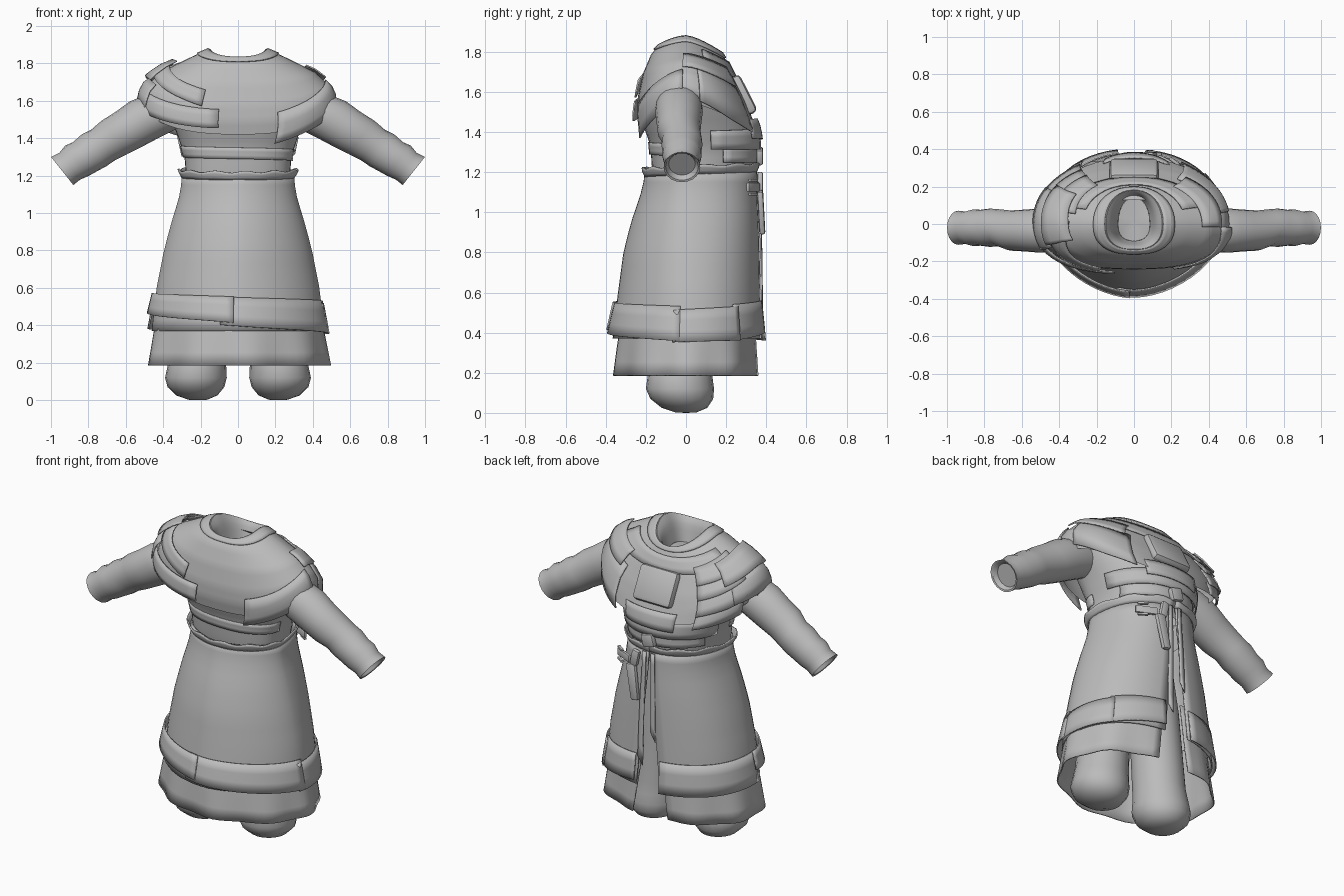
import bpy, bmesh, math
from mathutils import Vector, Euler

if "Cube" in bpy.data.objects:
    bpy.data.objects.remove(bpy.data.objects["Cube"])

cloth = bpy.data.materials.new("grey cloth")
cloth.diffuse_color = (0.5, 0.5, 0.5, 1)
cloth.use_nodes = True
cloth.node_tree.nodes["Principled BSDF"].inputs["Base Color"].default_value = cloth.diffuse_color


def finish(name, bm, thick=0.0, angle=40):
    bmesh.ops.remove_doubles(bm, verts=bm.verts, dist=1e-5)
    bmesh.ops.recalc_face_normals(bm, faces=bm.faces)
    me = bpy.data.meshes.new(name)
    bm.to_mesh(me)
    bm.free()
    ob = bpy.data.objects.new(name, me)
    bpy.context.collection.objects.link(ob)
    me.materials.append(cloth)
    if thick:
        mod = ob.modifiers.new("thickness", 'SOLIDIFY')
        mod.thickness = thick
        mod.offset = 0
    bpy.ops.object.select_all(action='DESELECT')
    bpy.context.view_layer.objects.active = ob
    ob.select_set(True)
    bpy.ops.object.shade_smooth_by_angle(angle=math.radians(angle))
    return ob


def grid(name, fn, nu, nv, thick=0.0):
    """Surface from fn(u, v), with u and v running 0..1."""
    bm = bmesh.new()
    vs = [[bm.verts.new(fn(i / nu, j / nv)) for i in range(nu + 1)] for j in range(nv + 1)]
    for j in range(nv):
        for i in range(nu):
            bm.faces.new((vs[j][i], vs[j][i + 1], vs[j + 1][i + 1], vs[j + 1][i]))
    return finish(name, bm, thick)


def lookup(rows, t):
    t = min(max(t, rows[0][0]), rows[-1][0])
    for a, b in zip(rows, rows[1:]):
        if t <= b[0]:
            k = (t - a[0]) / (b[0] - a[0])
            return [p + (q - p) * k for p, q in zip(a[1:], b[1:])]


def surface(rows, n_front, n_back):
    """Rows: t, half width, front depth, back depth, [side z, front z, back z]."""
    def at(deg, t):
        r = lookup(rows, t)
        rx, yf, yb = r[:3]
        zs, zf, zb = r[3:] if len(r) > 3 else (t, t, t)
        s, c = math.sin(math.radians(deg)), math.cos(math.radians(deg))
        p = 2 / (n_front if c > 0 else n_back)
        x = rx * math.copysign(abs(s) ** p, s)
        y = -(yf if c > 0 else yb) * math.copysign(abs(c) ** p, c)
        z = zs + ((zf if c > 0 else zb) - zs) * abs(c) ** 1.3
        return Vector((x, y, z))
    return at


def shell(name, surf, t0, t1, nu, nv, gap=None, thick=0.0, wave=None):
    """Wrap all the way round, leaving an optional slit at the back."""
    def fn(u, v):
        t = t0 + (t1 - t0) * v
        g = gap(t) if gap else 0
        a = -180 + g + (360 - 2 * g) * u
        p = surf(a, t)
        return p + wave(a, v) if wave else p
    return grid(name, fn, nu, nv, thick)


def patch(name, surf, a, b, off=0.012, flare=0.0, thick=0.008, nu=14, nv=3):
    """Strip lying on a surface; each end is (angle, top t, bottom t)."""
    def fn(u, v):
        ang = a[0] + (b[0] - a[0]) * u
        hi, lo = a[1] + (b[1] - a[1]) * u, a[2] + (b[2] - a[2]) * u
        t = hi + (lo - hi) * v
        p = surf(ang, t)
        n = (surf(ang + 2, t) - surf(ang - 2, t)).cross(surf(ang, t + .02) - surf(ang, t - .02))
        n = n.normalized() if n.length > 1e-9 else Vector((p.x, p.y, 0)).normalized()
        if n.dot(Vector((p.x, p.y, 0.1))) < 0:
            n = -n
        return p + n * (off + flare * v)
    return grid(name, fn, nu, nv, thick)


def box(name, loc, size, rot=(0, 0, 0), bevel=0.012, taper=1.0):
    bm = bmesh.new()
    bmesh.ops.create_cube(bm, size=1)
    for v in bm.verts:
        k = taper if v.co.z < 0 else 1
        v.co = Vector((v.co.x * size[0] * k, v.co.y * size[1], v.co.z * size[2]))
    bmesh.ops.bevel(bm, geom=bm.edges[:], offset=bevel, segments=2, affect='EDGES', profile=0.5)
    m = Euler([math.radians(r) for r in rot]).to_matrix()
    for v in bm.verts:
        v.co = m @ v.co + Vector(loc)
    return finish(name, bm)


# Torso
torso = surface([(1.16, .27, .16, .32), (1.22, .28, .17, .335), (1.30, .285, .175, .345),
                 (1.36, .305, .185, .35), (1.42, .325, .21, .345), (1.5, .36, .23, .32),
                 (1.6, .40, .235, .27), (1.7, .35, .20, .20), (1.76, .26, .15, .13)], 2.3, 2.2)
shell("torso", torso, 1.16, 1.76, 40, 16)

# Shoulder mantle, with the neck opening turned inward
mantle = surface([(-.25, .085, .09, .14, 1.72, 1.70, 1.70), (-.08, .12, .115, .165, 1.84, 1.81, 1.78),
                  (0, .15, .135, .18, 1.88, 1.835, 1.795), (.2, .27, .175, .205, 1.825, 1.785, 1.745),
                  (.45, .41, .215, .25, 1.755, 1.69, 1.655), (.7, .485, .24, .30, 1.685, 1.575, 1.55),
                  (.85, .51, .243, .33, 1.62, 1.49, 1.47), (1, .49, .23, .355, 1.55, 1.42, 1.40),
                  (1.15, .45, .22, .365, 1.50, 1.36, 1.35)], 2.5, 2.15)
shell("mantle", mantle, -.25, 1.0, 48, 25)
grid("neck_lining", lambda u, v: mantle(360 * u, -.25) * v + Vector((0, .025, 1.70)) * (1 - v), 24, 1)
patch("collar", mantle, (-180, .01, .11), (180, .01, .11), .002, .002, nu=40)
patch("shawl_edge", mantle, (110, .2, .42), (250, .2, .42), .008)

# Overlapping shoulder pieces
patch("front_leaf", mantle, (20, .78, 1.14), (88, .62, .92), .008, .012)
patch("front_strap_low", mantle, (-97, .74, .95), (-8, .74, .92), .016, .012)
patch("front_strap_high", mantle, (-92, .32, .52), (-18, .54, .72), .022)
patch("shoulder_pad", mantle, (-125, .36, .66), (-72, .30, .62), .032, .012)
patch("shoulder_pad_low", mantle, (-120, .6, .86), (-66, .62, .88), .018, .015)
for i in range(4):
    t = .28 + .17 * i
    patch("back_scale", mantle, (-102 - 3 * i, t, t + .23), (-148, t + .06, t + .29),
          .012, .018, nu=8)
patch("back_flap", mantle, (100, .45, .95), (150, .55, 1.08), .006, .01)
patch("back_flap_top", mantle, (88, .36, .60), (145, .34, .6), .012, .008)

# Back pouch and lumbar pieces
box("back_pouch", (0, .285, 1.585), (.26, .06, .21), (27, 0, 0), .025)
patch("lumbar_wrap", torso, (108, 1.41, 1.32), (252, 1.42, 1.31), .014, .01)
patch("lumbar_plate", torso, (150, 1.46, 1.37), (205, 1.46, 1.36), .022, .008)
patch("lumbar_fold", torso, (120, 1.33, 1.25), (240, 1.32, 1.25), .006, .008)
patch("belly_wrap", torso, (-88, 1.36, 1.30), (88, 1.34, 1.28), .002, .004)

# Sleeves: upper arm to a shallow hollow cuff
ARM = [(.28, 1.57, .10), (.40, 1.545, .12), (.50, 1.50, .125), (.58, 1.45, .118), (.66, 1.405, .113),
       (.72, 1.365, .104), (.77, 1.335, .108), (.82, 1.30, .101), (.86, 1.28, .103), (.90, 1.25, .091),
       (.94, 1.225, .096), (.938, 1.227, .086), (.915, 1.24, .07), (.915, 1.24, 0)]


def sleeve(side):
    def fn(u, v):
        x, z, r = ARM[round(v * (len(ARM) - 1))]
        a = 2 * math.pi * u
        h = r * math.cos(a)
        return Vector((side * (x + .62 * h), -.035 + .015 * (x > .7) + .95 * r * math.sin(a), z + .78 * h))
    return fn


# Legs with rounded feet
LEG = [(0, .215, 0), (0.002, .215, .05), (.025, .22, .11), (.07, .225, .152), (.12, .225, .165),
       (.18, .22, .157), (.25, .21, .15), (.5, .19, .145), (.75, .17, .14), (1.0, .14, .13)]


def leg(side):
    def fn(u, v):
        z, x, r = LEG[round(v * (len(LEG) - 1))]
        a = 2 * math.pi * u
        y = -.03 + .3 * max(0, .1 - z)
        return Vector((side * (x + r * math.cos(a)), y + 1.03 * r * math.sin(a), z))
    return fn


for s, label in ((-1, "right"), (1, "left")):
    grid(label + "_sleeve", sleeve(s), 20, len(ARM) - 1)
    grid(label + "_leg", leg(s), 20, len(LEG) - 1)

# Outer skirt, slit at the back
skirt = surface([(.30, .465, .365, .375), (.40, .455, .36, .375), (.6, .432, .335, .37),
                 (.8, .392, .308, .365), (.95, .352, .27, .36), (1.08, .312, .225, .352),
                 (1.15, .300, .208, .35), (1.21, .297, .20, .35)], 1.75, 2.2)
shell("skirt", skirt, .37, 1.21, 48, 14, lambda z: 1 + 9 * (1.21 - z), .008)

# Waistband rim with a ragged upper edge
band = surface([(1.19, .298, .203, .35), (1.215, .314, .215, .36), (1.24, .322, .218, .365)], 1.9, 2.2)
shell("waistband", band, 1.19, 1.232, 60, 3, None, .008,
      lambda a, v: Vector((0, 0, v * .006 * math.sin(a * .2) - .012 * math.cos(math.radians(a)))))

# Underskirt with a gently wavy hem
under = surface([(.18, .485, .355, .355), (.35, .455, .335, .345), (.6, .41, .30, .335)], 1.85, 2.2)
shell("underskirt", under, .185, .6, 64, 6, lambda z: 14 - 12 * z, .008,
      lambda a, v: Vector((math.sin(math.radians(a)), -math.cos(math.radians(a)), 0))
      * (.010 * (1 - v) * math.sin(math.radians(a * 9))))

# Hem band in overlapping lengths
patch("hem_front_right", skirt, (-90, .57, .46), (-4, .55, .41), .022, .014)
patch("hem_front_left", skirt, (-14, .55, .40), (84, .53, .355), .012, .018)
patch("hem_side_left", skirt, (78, .51, .35), (130, .53, .36), .014, .012)
patch("hem_back_left", skirt, (126, .54, .36), (171, .56, .40), .008, .012)
patch("hem_back_right", skirt, (-84, .56, .38), (-171, .55, .36), .01, .014)

# Belt tails, knot, knife sheath and buckle at the back
patch("belt_tail_long", skirt, (173, 1.20, .55), (177, 1.20, .50), .014, -.005, nu=2, nv=8)
patch("belt_tail_short", skirt, (182, 1.20, .72), (186, 1.20, .66), .016, -.005, nu=2, nv=8)
box("belt_knot", (0, .365, 1.28), (.08, .04, .08), (0, 15, 0), .012)
box("sheath", (.10, .375, 1.00), (.065, .03, .22), (3, 10, 0), .012, .8)
box("sheath_grip", (.09, .37, 1.15), (.05, .03, .10), (0, -12, 0))
box("strap", (.19, .335, 1.125), (.13, .018, .045), (0, 0, -25), .006)
for dz in (-.035, .035):
    box("buckle_bar", (.215, .335, 1.125 + dz), (.06, .018, .014), (0, 0, -35), .004)
